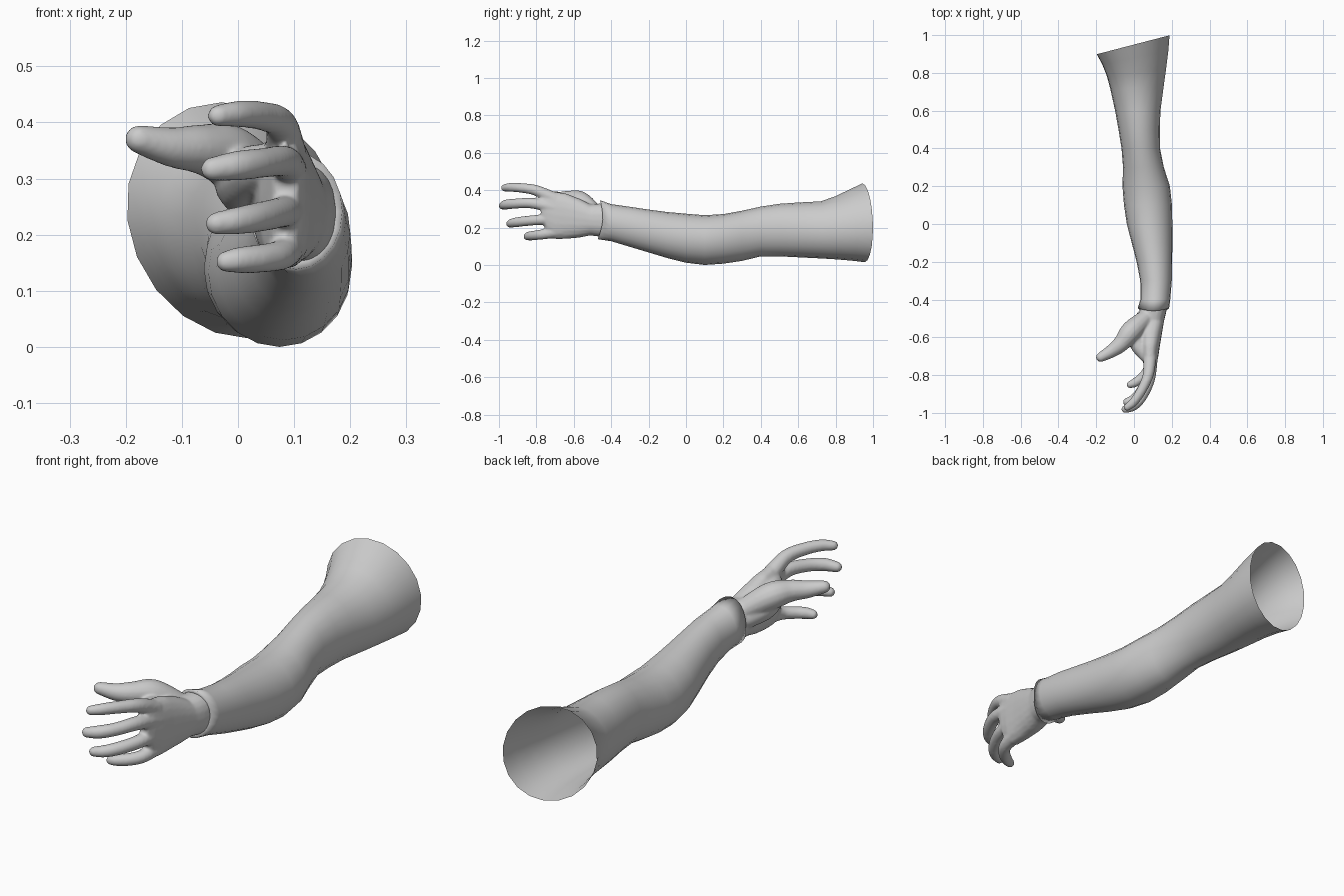
import bpy, bmesh, math
from mathutils import Vector


def loft(bm, rings, cap):
    """Skin a list of equal-length point rings; optionally close both ends."""
    rows = [[bm.verts.new(p) for p in r] for r in rings]
    n = len(rows[0])
    for a, b in zip(rows, rows[1:]):
        for i in range(n):
            j = (i + 1) % n
            bm.faces.new((a[i], a[j], b[j], b[i]))
    if cap:
        bm.faces.new(rows[0])
        bm.faces.new(rows[-1])


def section(y, x0, x1, z0, z1, n, slant=None, p=1.0):
    """Elliptical cross-section from its extents, with the y shift given by slant(x, c, s)."""
    pts = []
    for i in range(n):
        t = 2 * math.pi * i / n
        c, s = math.cos(t), math.sin(t)
        c, s = (math.copysign(abs(v) ** p, v) for v in (c, s))
        x = (x0 + x1) / 2 + (x1 - x0) / 2 * c - 0.07 * max(0, y - 0.6) * s
        z = (z0 + z1) / 2 + (z1 - z0) / 2 * s
        pts.append((x, y + (slant(x, c, s) if slant else 0), z))
    return pts


def tube(bm, path, n=14, sub=5):
    """Round tapered finger along a smooth path of (x, y, z, radius)."""
    k = [Vector(p) for p in path]
    k = [2 * k[0] - k[1]] + k + [2 * k[-1] - k[-2]]
    pts = []
    for i in range(1, len(k) - 2):
        a, b, c, d = k[i - 1:i + 3]
        for q in range(sub):
            t = q / sub
            pts.append(0.5 * (2 * b + (c - a) * t + (2 * a - 5 * b + 4 * c - d) * t * t
                              + (3 * b - a - 3 * c + d) * t ** 3))
    pts.append(k[-2])
    tip, r = pts[-1].xyz, pts[-1].w
    fwd = (tip - pts[-2].xyz).normalized()
    for a in (25, 50, 70, 85):           # rounded fingertip
        e = tip + fwd * r * math.sin(math.radians(a))
        pts.append(Vector((*e, r * math.cos(math.radians(a)))))
    rings = []
    for i, p in enumerate(pts):
        d = (pts[min(i + 1, len(pts) - 1)].xyz - pts[max(i - 1, 0)].xyz).normalized()
        u = d.cross(Vector((0, 0, 1))).normalized()
        v = u.cross(d)
        rings.append([p.xyz + p.w * (u * math.cos(2 * math.pi * j / n) + v * math.sin(2 * math.pi * j / n))
                      for j in range(n)])
    loft(bm, rings, True)


def finish(bm, name):
    bmesh.ops.recalc_face_normals(bm, faces=bm.faces)
    me = bpy.data.meshes.new(name)
    bm.to_mesh(me)
    bm.free()
    ob = bpy.data.objects.new(name, me)
    bpy.context.collection.objects.link(ob)
    me.polygons.foreach_set("use_smooth", [True] * len(me.polygons))
    return ob


# Sleeve: open shoulder end, bent elbow, cuff turned in to the wrist
shoulder = lambda f: (lambda x, c, s: 0.26 * f * x)
cuff = lambda x, c, s: 0.015 * c * c - 0.012 * (s < 0) * abs(s)
sleeve_keys = [  # y, x0, x1, z0, z1, slant
    (0.95, -0.197, 0.188, 0.015, 0.436, shoulder(1)),
    (0.88, -0.168, 0.182, 0.023, 0.405, shoulder(0.8)),
    (0.80, -0.143, 0.17, 0.03, 0.368, shoulder(0.5)),
    (0.72, -0.125, 0.157, 0.035, 0.34, shoulder(0.2)),
    (0.60, -0.10, 0.14, 0.041, 0.334, None),
    (0.50, -0.082, 0.137, 0.046, 0.327, None),
    (0.40, -0.066, 0.138, 0.046, 0.312, None),
    (0.30, -0.058, 0.158, 0.022, 0.29, None),
    (0.20, -0.061, 0.19, 0.007, 0.272, None),
    (0.10, -0.053, 0.201, 0.0, 0.266, None),
    (0.0, -0.038, 0.203, 0.012, 0.274, None),
    (-0.10, -0.012, 0.203, 0.037, 0.283, None),
    (-0.20, 0.014, 0.202, 0.067, 0.296, None),
    (-0.30, 0.033, 0.2, 0.097, 0.311, None),
    (-0.40, 0.034, 0.192, 0.127, 0.325, None),
    (-0.46, 0.02, 0.186, 0.138, 0.346, cuff),
    (-0.455, 0.035, 0.17, 0.153, 0.328, cuff),
]
bm = bmesh.new()
loft(bm, [section(y, a, b, c, d, 20, f) for y, a, b, c, d, f in sleeve_keys], False)
finish(bm, "sleeve")

# Palm and wrist
bm = bmesh.new()
palm_keys = [
    (-0.435, 0.03, 0.176, 0.148, 0.33), (-0.47, 0.032, 0.17, 0.152, 0.328),
    (-0.51, 0.03, 0.16, 0.158, 0.325), (-0.57, 0.025, 0.15, 0.146, 0.355),
    (-0.64, 0.03, 0.138, 0.139, 0.382), (-0.70, 0.037, 0.129, 0.138, 0.392),
    (-0.745, 0.052, 0.12, 0.175, 0.388), (-0.775, 0.062, 0.11, 0.25, 0.378),
]
loft(bm, [section(*k, 20, None, 0.85) for k in palm_keys], True)

# Thumb, thumb muscle and four fingers
digits = [
    [(0.075, -0.485, 0.28, 0.042), (-0.012, -0.565, 0.338, 0.056), (-0.065, -0.63, 0.352, 0.045),
     (-0.118, -0.672, 0.356, 0.036), (-0.176, -0.705, 0.37, 0.026)],
    [(0.06, -0.49, 0.25, 0.045), (0.01, -0.565, 0.29, 0.052), (0.025, -0.64, 0.315, 0.045),
     (0.06, -0.70, 0.33, 0.032)],
    [(0.085, -0.70, 0.352, 0.036), (0.075, -0.80, 0.398, 0.029), (0.04, -0.88, 0.412, 0.026),
     (0.0, -0.94, 0.415, 0.024), (-0.035, -0.97, 0.412, 0.02)],
    [(0.095, -0.70, 0.305, 0.033), (0.083, -0.82, 0.33, 0.029), (0.045, -0.91, 0.328, 0.027),
     (0.0, -0.96, 0.323, 0.027), (-0.045, -0.98, 0.317, 0.022)],
    [(0.092, -0.70, 0.245, 0.033), (0.078, -0.80, 0.24, 0.028), (0.04, -0.88, 0.232, 0.027),
     (0.0, -0.925, 0.225, 0.025), (-0.038, -0.942, 0.22, 0.021)],
    [(0.088, -0.66, 0.185, 0.038), (0.078, -0.76, 0.165, 0.028), (0.045, -0.81, 0.158, 0.026),
     (0.005, -0.84, 0.155, 0.024), (-0.02, -0.85, 0.152, 0.02)],
]
for d in digits:
    tube(bm, d)
hand = finish(bm, "hand")

# Blend palm and digits into one skin
rm = hand.modifiers.new("blend", 'REMESH')
rm.mode = 'VOXEL'
rm.voxel_size = 0.006
rm.use_smooth_shade = True
sm = hand.modifiers.new("soften", 'SMOOTH')
sm.factor = 0.5
sm.iterations = 8
